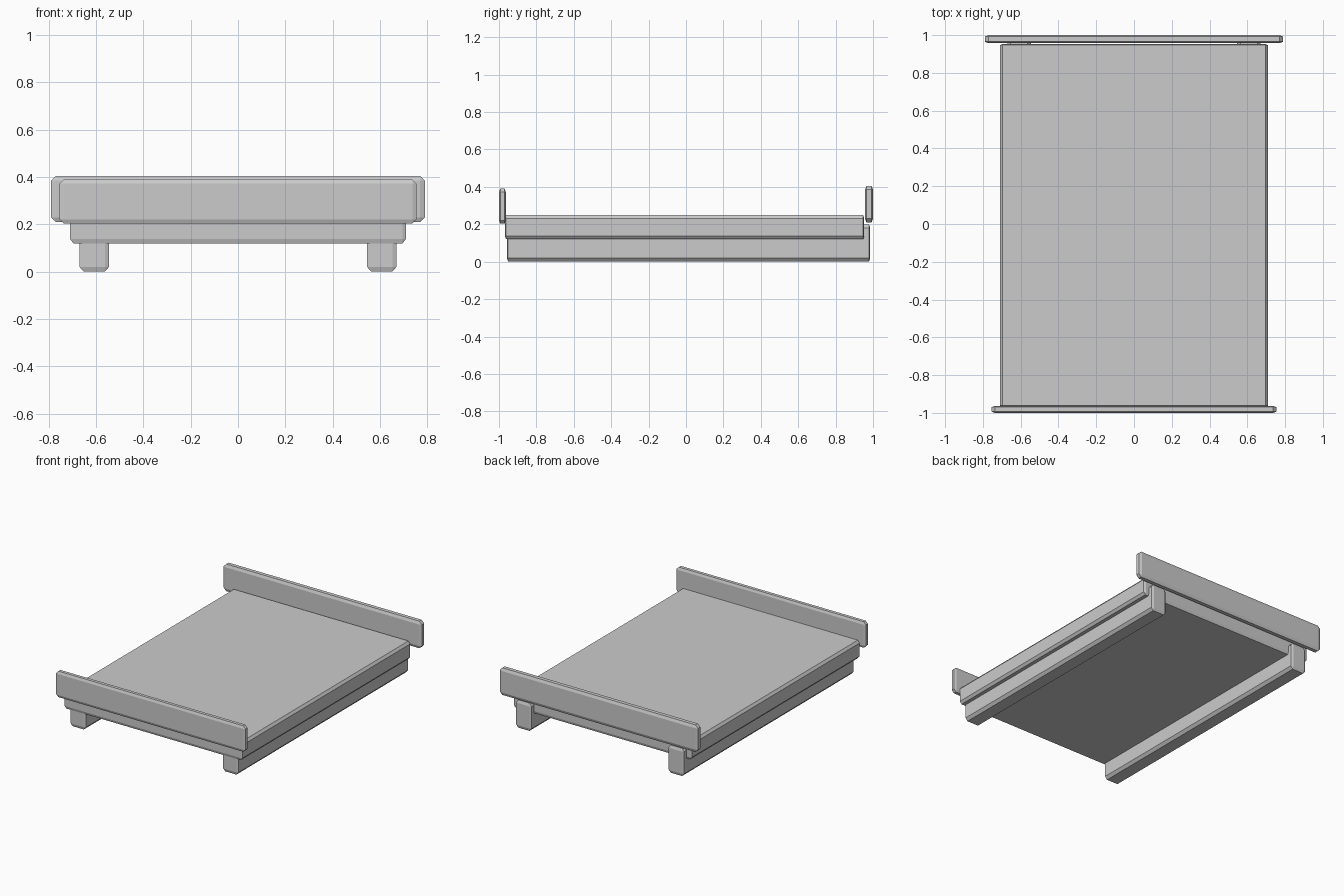
import bpy, bmesh
from itertools import product

if "Cube" in bpy.data.objects:
    bpy.data.objects.remove(bpy.data.objects["Cube"])


def chamfered_box(name, lo, hi, cut):
    """Flat-chamfered box between two corners, with a chamfer size per axis."""
    centre = [(a + b) / 2 for a, b in zip(lo, hi)]
    half = [(b - a) / 2 for a, b in zip(lo, hi)]
    bm = bmesh.new()
    for sign in product((-1, 1), repeat=3):
        for axis in range(3):
            bm.verts.new([centre[i] + sign[i] * (half[i] - (0 if i == axis else cut[i]))
                          for i in range(3)])
    bmesh.ops.convex_hull(bm, input=bm.verts[:])
    bmesh.ops.dissolve_limit(bm, angle_limit=0.01, verts=bm.verts[:], edges=bm.edges[:])
    bmesh.ops.recalc_face_normals(bm, faces=bm.faces[:])
    mesh = bpy.data.meshes.new(name)
    bm.to_mesh(mesh)
    bm.free()
    obj = bpy.data.objects.new(name, mesh)
    bpy.context.collection.objects.link(obj)
    return obj


# Sleeping platform
chamfered_box("deck", (-0.71, -0.968, 0.12), (0.71, 0.953, 0.25), (0.014, 0.006, 0.018))

# End boards
chamfered_box("front_board", (-0.755, -1.0, 0.203), (0.755, -0.963, 0.39), (0.018, 0.007, 0.018))
chamfered_box("back_board", (-0.79, 0.957, 0.21), (0.79, 1.0, 0.405), (0.02, 0.008, 0.02))

# Runners beneath the deck, standing proud at the back
for side, name in ((-1, "left_runner"), (1, "right_runner")):
    x = side * 0.608
    chamfered_box(name, (x - 0.062, -0.958, 0.0), (x + 0.062, 0.985, 0.2), (0.017, 0.007, 0.02))
